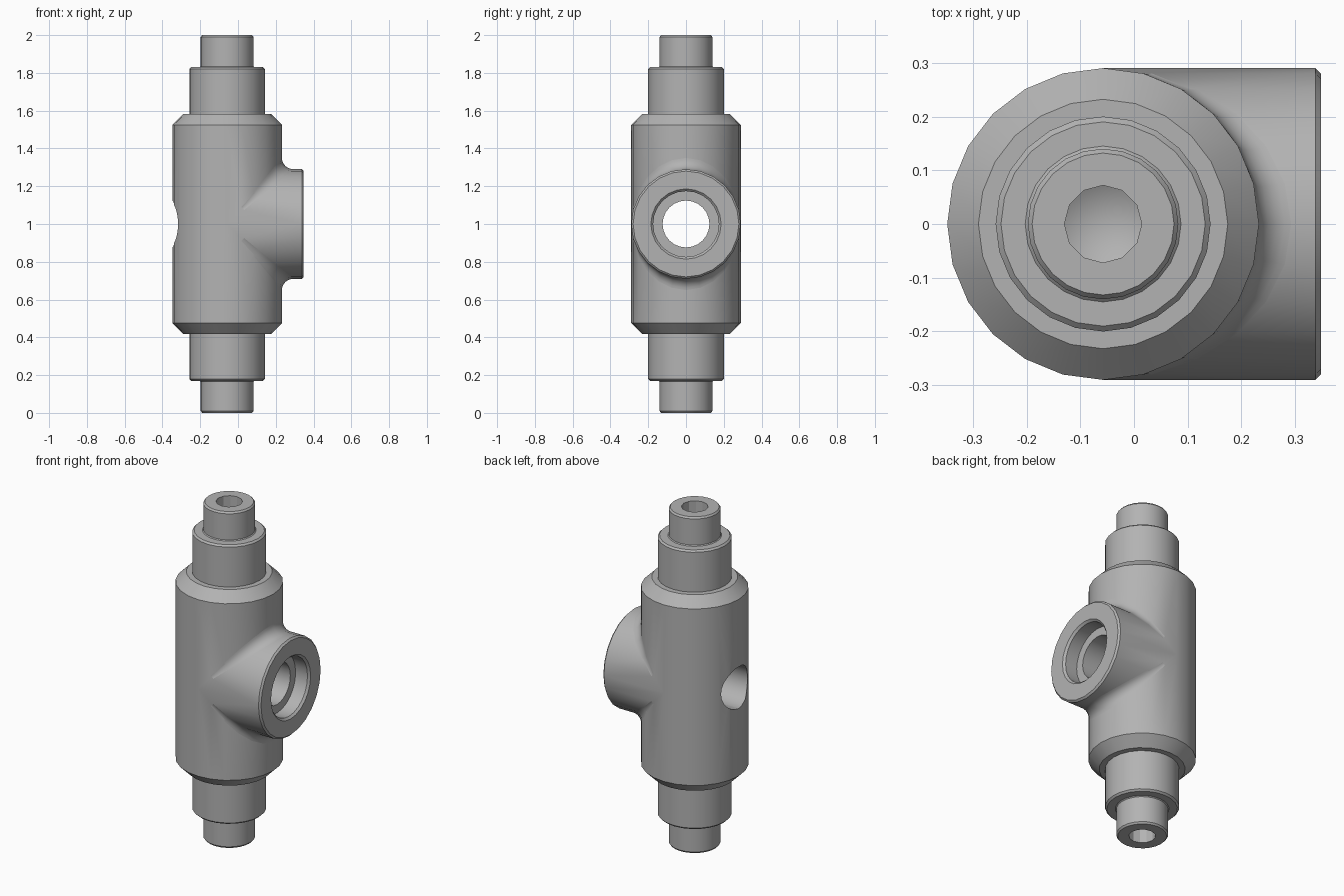
import bpy, bmesh, math
from mathutils import Matrix, Vector

if "Cube" in bpy.data.objects:
    bpy.data.objects.remove(bpy.data.objects["Cube"])

AXIS_X = -0.0575   # vertical axis of the body
MID_Z = 1.0        # height of the side branch
R = 0.29           # shared radius of body and branch
FILLET = 0.06
SIDES = 24
CENTRE = Matrix.Translation((AXIS_X, 0, MID_Z))
ALONG_X = CENTRE @ Matrix.Rotation(math.pi / 2, 4, 'Y')

steel = bpy.data.materials.new("plain_grey_steel")
steel.use_nodes = True
steel.diffuse_color = (0.45, 0.45, 0.45, 1)
steel.node_tree.nodes["Principled BSDF"].inputs["Base Color"].default_value = (0.45, 0.45, 0.45, 1)


def finish(name, bm):
    bmesh.ops.recalc_face_normals(bm, faces=bm.faces)
    mesh = bpy.data.meshes.new(name)
    bm.to_mesh(mesh)
    bm.free()
    ob = bpy.data.objects.new(name, mesh)
    bpy.context.collection.objects.link(ob)
    mesh.materials.append(steel)
    return ob


def lathe(name, profile, matrix, sides=SIDES):
    """Solid turned from (radius, height) points; a zero radius makes a tip."""
    bm = bmesh.new()
    rings = []
    for r, h in profile:
        count = sides if r > 0 else 1
        rings.append([bm.verts.new((r * math.cos(i * math.tau / sides),
                                    r * math.sin(i * math.tau / sides), h))
                      for i in range(count)])
    for a, b in zip(rings, rings[1:]):
        for i in range(sides):
            quad = [a[i % len(a)], a[(i + 1) % len(a)], b[(i + 1) % len(b)], b[i % len(b)]]
            bm.faces.new(list(dict.fromkeys(quad)))
    for ring in (rings[0], rings[-1]):
        if len(ring) > 1:
            bm.faces.new(ring)
    bm.transform(matrix)
    return finish(name, bm)


def combine(target, tool, operation):
    mod = target.modifiers.new(operation.title(), 'BOOLEAN')
    mod.operation, mod.solver, mod.object = operation, 'EXACT', tool
    bpy.context.view_layer.objects.active = target
    bpy.ops.object.modifier_apply(modifier=mod.name)
    bpy.data.objects.remove(tool)


def smooth(ob):
    bpy.ops.object.select_all(action='DESELECT')
    ob.select_set(True)
    bpy.context.view_layer.objects.active = ob
    bpy.ops.object.shade_smooth_by_angle(angle=math.radians(25))


# Stepped body, mirrored about its middle
upper = [(R, 0.525), (0.232, 0.583), (0.2, 0.583), (0.2, 0.82), (0.19, 0.83),
         (0.145, 0.83), (0.14, 0.835), (0.14, 0.99), (0.132, 1.0)]
lower = [(r, -h) for r, h in reversed(upper)]
body = lathe("valve_body", lower + upper, CENTRE)

# Side branch with a chamfered rim
end = 0.405
combine(body, lathe("branch", [(R, 0), (R, end - 0.01), (R - 0.01, end)], ALONG_X), 'UNION')

# Cross bore with a chamfered counterbore in the branch
combine(body, lathe("bore_cutter", [(0.124, -0.5), (0.124, end - 0.09), (0.174, end - 0.09),
                                    (0.174, end - 0.012), (0.186, end), (0.186, end + 0.1)],
                    ALONG_X), 'DIFFERENCE')

# Drilled blind holes in both ends
for sign in (1, -1):
    drill = [(0, sign * 0.76), (0.072, sign * 0.8), (0.072, sign * 1.1)]
    combine(body, lathe("drill_cutter", drill, CENTRE, 12), 'DIFFERENCE')
smooth(body)

# Rolling fillets where the branch meets the body, above and below
STEPS = 6
for side, sign in (("upper", 1), ("lower", -1)):
    bm = bmesh.new()
    rows = []
    for i in range(-SIDES // 4 + 1, SIDES // 4):
        t = i * math.tau / SIDES
        a, y = (R + FILLET) * math.cos(t), (R + FILLET) * math.sin(t)
        centre = Vector((a, y, a))
        to_body = Vector((-math.cos(t), -math.sin(t), 0))
        to_branch = Vector((0, -math.sin(t), -math.cos(t)))
        row = []
        for k in range(STEPS + 1):
            direction = to_body.lerp(to_branch, k / STEPS).normalized()
            p = centre + FILLET * direction
            row.append(bm.verts.new((p.x, p.y, sign * p.z)))
        rows.append(row)
    for p, q in zip(rows, rows[1:]):
        for k in range(STEPS):
            bm.faces.new((p[k], p[k + 1], q[k + 1], q[k]))
    bm.transform(CENTRE)
    bmesh.ops.recalc_face_normals(bm, faces=bm.faces)
    # Turn the sheet to face outward, away from the body
    bm.faces.ensure_lookup_table()
    middle = bm.faces[len(bm.faces) // 2]
    flip = middle.normal.dot(Vector((1, 0, sign))) < 0
    fillet = finish(side + "_branch_fillet", bm)
    if flip:
        fillet.data.flip_normals()
    smooth(fillet)
